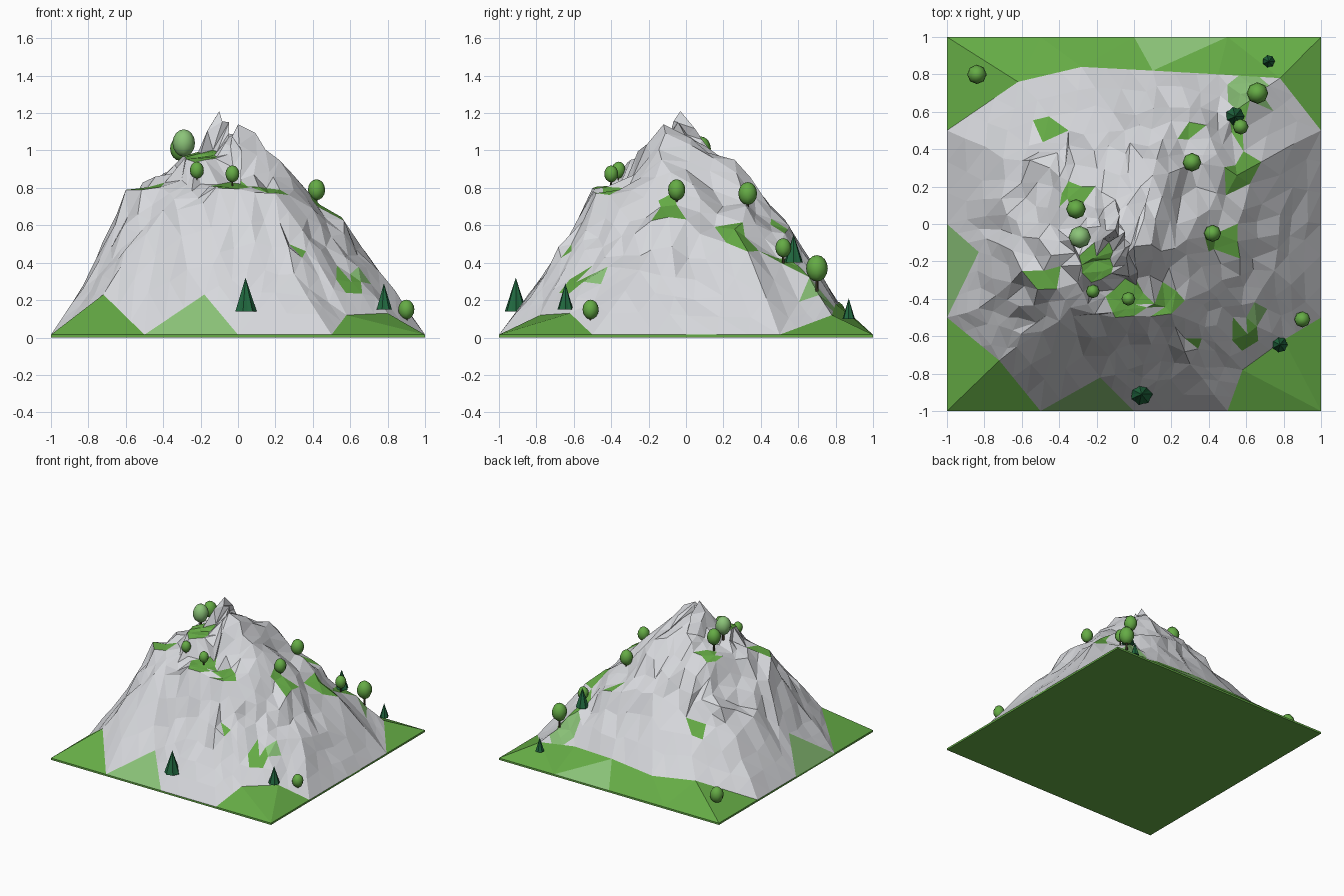
import bpy, bmesh, math, random
from mathutils import Vector
from mathutils.geometry import delaunay_2d_cdt

if "Cube" in bpy.data.objects:
    bpy.data.objects.remove(bpy.data.objects["Cube"])

random.seed(4)


def material(name, r, g, b):
    m = bpy.data.materials.new(name)
    m.diffuse_color = (r, g, b, 1)
    m.use_nodes = True
    m.node_tree.nodes["Principled BSDF"].inputs["Base Color"].default_value = m.diffuse_color
    return m


ROCK = material("rock_grey", .68, .69, .72)
GRASS = material("grass_green", .13, .41, .06)
PALE = material("pale_green", .26, .55, .19)
PINE = material("pine_green", .015, .14, .05)
BARK = material("bark_brown", .05, .04, .02)


def make(name, bm, mats, smooth=False):
    me = bpy.data.meshes.new(name)
    bmesh.ops.recalc_face_normals(bm, faces=bm.faces)
    for f in bm.faces:
        f.smooth = smooth
    bm.to_mesh(me)
    bm.free()
    for m in mats:
        me.materials.append(m)
    ob = bpy.data.objects.new(name, me)
    bpy.context.collection.objects.link(ob)
    return ob


# Flat base slab
EDGE = .015
bm = bmesh.new()
bmesh.ops.create_cube(bm, size=1)
for v in bm.verts:
    v.co = (v.co.x * 2, v.co.y * 2, (v.co.z + .5) * EDGE)
make("base_slab", bm, [GRASS])

# Mountain: main ridge points, listed from front to back
POINTS = [
    (-.72, -.73, .23), (-.18, -.82, .23), (.05, -.75, .36), (.3, -.75, .34),
    (.58, -.78, .12), (.8, -.62, .13),
    (-.83, -.45, .26), (-.62, -.5, .48), (-.4, -.52, .68), (-.1, -.5, .76),
    (.2, -.48, .75), (.38, -.55, .52), (.6, -.5, .36),
    (-.6, -.25, .75), (-.2, -.36, .82), (.05, -.37, .8), (.47, -.3, .62),
    (.75, -.25, .36),
    (-.28, -.22, .95), (-.05, -.22, .98), (0, -.12, 1.14), (.22, -.13, .95),
    (-.83, -.15, .27), (-.68, .05, .5), (-.45, 0, .83), (-.25, -.02, .96),
    (-.1, -.03, 1.21), (-.05, -.08, 1.09), (.44, -.05, .72), (.78, .05, .31),
    (-.7, .35, .4), (-.45, .3, .66), (-.28, .2, .92), (-.1, .13, 1.0),
    (.1, .26, .95), (.3, .32, .72), (.55, .26, .6),
    (-.62, .76, .17), (-.35, .5, .55), (-.05, .5, .64), (.2, .55, .6),
    (.45, .5, .5), (.62, .66, .28),
    (-.28, .84, .15), (.1, .82, .18), (.45, .8, .18), (.78, .78, .12),
]
border = []
for i in range(4):
    t = -1 + i * .5
    border += [(t, -1, EDGE), (1, t, EDGE), (-t, 1, EDGE), (-1, -t, EDGE)]
pts = POINTS + border
flat, _, tris, orig, _, _ = delaunay_2d_cdt(
    [Vector(p[:2]) for p in pts], [], [], 0, 1e-5)

bm = bmesh.new()
vs = [bm.verts.new((c.x, c.y, pts[o[0]][2])) for c, o in zip(flat, orig)]
for t in tris:
    f = bm.faces.new([vs[i] for i in t])
    low = max(v.co.z for v in f.verts) < .32
    corner = any(abs(v.co.x) + abs(v.co.y) > 1.99 for v in f.verts)
    back = any(v.co.y > .99 for v in f.verts)
    if low and (corner or back):
        f.material_index = 1
    # pale triangles standing on the front, back and left edges
    c = f.calc_center_median()
    if ((c.y < -.9 and -.5 < c.x < 0) or (c.y > .9 and 0 < c.x < .5)
            or (c.x < -.9 and -.5 < c.y < 0)):
        f.material_index = 2

# Break the big facets into smaller crags
main = {v.co.to_tuple(3) for v in bm.verts}
bmesh.ops.subdivide_edges(bm, edges=bm.edges[:], cuts=2, use_grid_fill=True)
bmesh.ops.triangulate(bm, faces=[f for f in bm.faces if len(f.verts) > 3])
for v in bm.verts:
    grass = any(f.material_index for f in v.link_faces)
    if v.co.to_tuple(3) in main or v.is_boundary or grass:
        continue
    k = min(1, v.co.z / .5)
    v.co += Vector([random.uniform(-1, 1) * s * k for s in (.026, .026, .026)])

# Grassy ledges: x, y, radius, material index; the high ones are levelled
LEDGES = [
    (-.19, -.21, .08, 1), (-.32, .16, .07, 1), (-.45, .52, .08, 1),
    (.58, .27, .1, 1), (.47, -.08, .08, 1), (.18, -.42, .07, 1),
    (-.04, -.4, .1, 1), (.57, .53, .07, 1), (-.48, -.3, .06, 1),
    (.6, -.6, .07, 1), (.3, .48, .05, 1), (.6, .7, .1, 2),
    (-.67, .47, .05, 2), (.66, -.47, .05, 2), (.34, -.65, .04, 1),
]
for x, y, r, m in LEDGES:
    faces = []
    for f in bm.faces:
        c = f.calc_center_median()
        if f.material_index == 0 and math.hypot(c.x - x, c.y - y) < r:
            f.material_index = m
            faces.append(f)
    ledge = {v for f in faces for v in f.verts}
    if m == 1 and ledge:
        mean = sum(v.co.z for v in ledge) / len(ledge)
        for v in ledge:
            v.co.z += (mean - v.co.z) * (.75 if mean > .7 else .35)
make("mountain", bm, [ROCK, GRASS, PALE])


# Round trees: thin trunk with a tall smooth ball
def round_tree(n, x, y, z, r, leaf):
    bm = bmesh.new()
    bmesh.ops.create_uvsphere(bm, u_segments=8, v_segments=8, radius=r)
    for v in bm.verts:
        v.co.z *= 1.22
    make(f"round_tree_crown_{n}", bm, [leaf], True).location = (x, y, z)
    bm = bmesh.new()
    bmesh.ops.create_cone(bm, cap_ends=True, segments=6, radius1=r * .16,
                          radius2=r * .12, depth=r * 1.5)
    make(f"round_tree_trunk_{n}", bm, [BARK]).location = (x, y, z - r * 1.4)


ROUND = [
    (-.31, .08, 1.01, .053), (-.22, -.36, .895, .037), (-.03, -.4, .875, .037),
    (.42, -.05, .79, .046), (.31, .33, .77, .05), (.57, .52, .48, .042),
    (.66, .7, .37, .058), (.9, -.51, .15, .043), (-.84, .8, .13, .052),
]
round_tree(0, -.29, -.07, 1.04, .06, PALE)
for n, t in enumerate(ROUND, 1):
    round_tree(n, *t, GRASS)


# Pine trees: pleated cones
def pine_tree(n, x, y, z, r, h):
    bm = bmesh.new()
    ring = []
    for i in range(14):
        a = math.tau * i / 14
        k = r if i % 2 == 0 else r * .86
        ring.append(bm.verts.new((k * math.cos(a), k * math.sin(a), 0)))
    tip = bm.verts.new((0, 0, h))
    for i in range(14):
        bm.faces.new((ring[i], ring[(i + 1) % 14], tip))
    bm.faces.new(ring[::-1])
    make(f"pine_tree_{n}", bm, [PINE]).location = (x, y, z)


PINES = [(.04, -.91, .14, .06, .18), (.78, -.645, .15, .043, .14),
         (.54, .575, .4, .052, .15), (.72, .87, .1, .034, .11)]
for n, t in enumerate(PINES, 1):
    pine_tree(n, *t)
